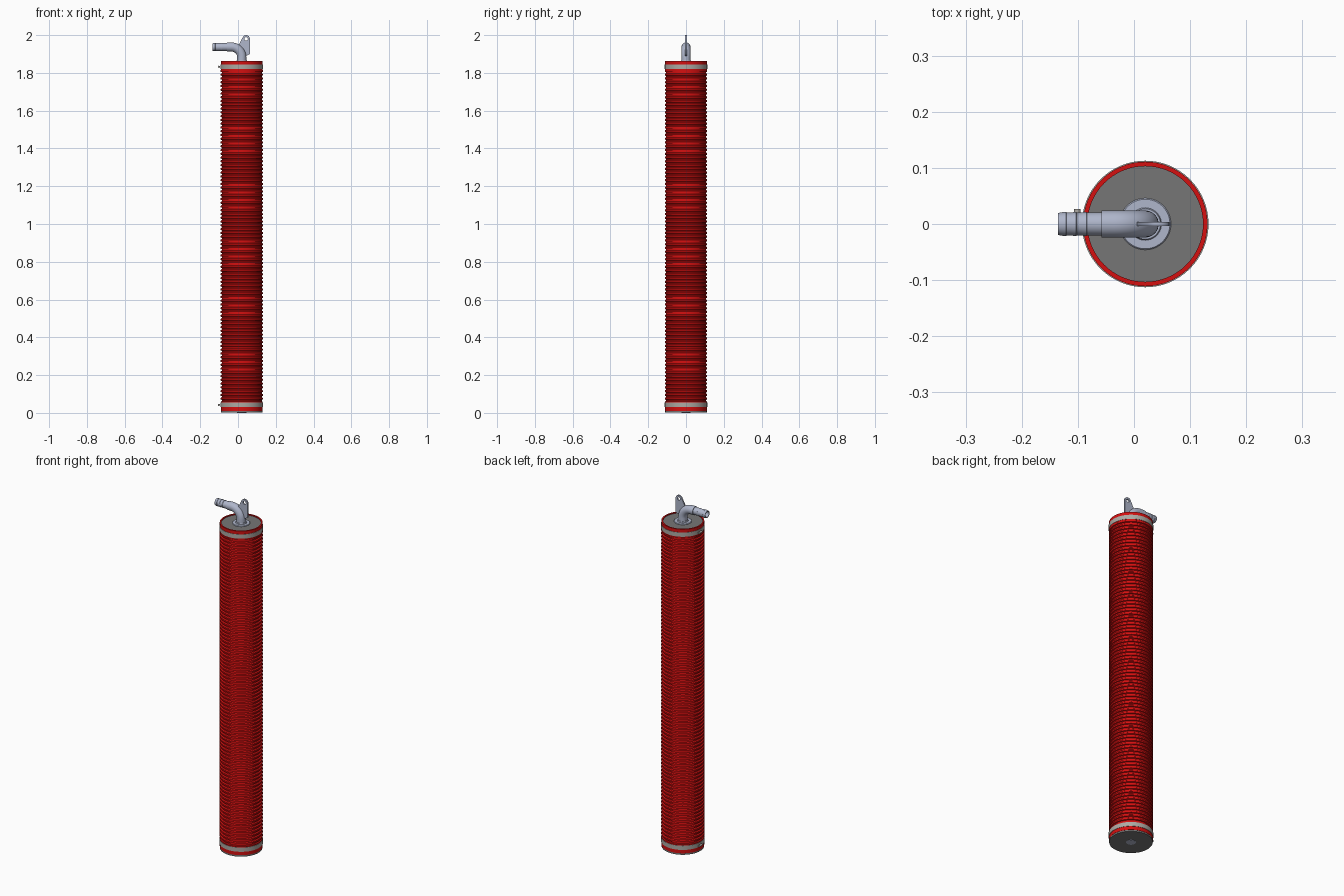
import bpy, bmesh, math
from mathutils import Vector

if "Cube" in bpy.data.objects:
    bpy.data.objects.remove(bpy.data.objects["Cube"])

CX = 0.02          # axis of the hose
SEG = 64


def material(name, rgb):
    m = bpy.data.materials.new(name)
    m.diffuse_color = (*rgb, 1)
    m.use_nodes = True
    m.node_tree.nodes["Principled BSDF"].inputs["Base Color"].default_value = m.diffuse_color
    return m


RED = material("red rubber", (0.66, 0.005, 0.005))
GREY = material("dark grey cap", (0.18, 0.18, 0.18))
BAND = material("band grey", (0.42, 0.40, 0.37))
STEEL = material("pale steel", (0.43, 0.47, 0.60))


def finish(name, bm, mat, smooth=True):
    bmesh.ops.recalc_face_normals(bm, faces=bm.faces)
    me = bpy.data.meshes.new(name)
    bm.to_mesh(me)
    bm.free()
    me.materials.append(mat)
    ob = bpy.data.objects.new(name, me)
    bpy.context.collection.objects.link(ob)
    if smooth:
        bpy.ops.object.select_all(action='DESELECT')
        bpy.context.view_layer.objects.active = ob
        ob.select_set(True)
        bpy.ops.object.shade_smooth_by_angle(angle=math.radians(30))
    return ob


def sweep(name, rings, mat, seg=SEG, closed=False):
    """Skin rings given as (centre, direction u, direction v, radius)."""
    bm = bmesh.new()
    loops = []
    for c, u, v, r in rings:
        loops.append([bm.verts.new(c + r * (math.cos(a) * u + math.sin(a) * v))
                      for a in (2 * math.pi * i / seg for i in range(seg))])
    pairs = list(zip(loops, loops[1:]))
    if closed:
        pairs.append((loops[-1], loops[0]))
    else:
        bm.faces.new(loops[0])
        bm.faces.new(loops[-1])
    for a, b in pairs:
        for i in range(seg):
            j = (i + 1) % seg
            bm.faces.new((a[i], a[j], b[j], b[i]))
    return finish(name, bm, mat)


X, Y, Z = Vector((1, 0, 0)), Vector((0, 1, 0)), Vector((0, 0, 1))


def lathe(name, profile, mat, seg=SEG, closed=False):
    return sweep(name, [(Vector((CX, 0, z)), X, Y, r) for r, z in profile],
                 mat, seg, closed)


# Ribbed hose: plain cuffs at both ends, square ribs between
RIBS, LOW, HIGH = 88, 0.06, 1.815
pitch = (HIGH - LOW) / RIBS
profile = [(0.103, 0.01), (0.111, 0.01), (0.111, LOW)]
for i in range(RIBS):
    z = LOW + i * pitch
    profile += [(0.106, z + 0.15 * pitch), (0.106, z + 0.45 * pitch),
                (0.112, z + 0.55 * pitch), (0.112, z + 0.95 * pitch)]
profile += [(0.111, HIGH), (0.111, 1.862), (0.103, 1.862)]
lathe("ribbed_hose", profile, RED, closed=True)

# End caps inside the hose
lathe("top_cap", [(0.1035, 1.80), (0.1035, 1.857)], GREY)
lathe("bottom_cap", [(0.1035, 0.06), (0.1035, 0.012), (0.110, 0.0095),
                     (0.110, 0.001)], GREY)
lathe("bottom_plug", [(0.025, 0.02), (0.025, 0.0)], STEEL, 32)

# Clamp bands with their screws
for label, z in (("top", 1.832), ("bottom", 0.042)):
    lathe(label + "_clamp_band",
          [(0.110, z - 0.012), (0.1128, z - 0.012),
           (0.1128, z + 0.012), (0.110, z + 0.012)], BAND, closed=True)
    sweep(label + "_clamp_screw",
          [(Vector((-0.101, y, z)), X, Z, 0.006) for y in (0.004, 0.027)],
          BAND, 16)

# Inlet flange on the top cap
lathe("inlet_flange", [(0.046, 1.85), (0.046, 1.859), (0.044, 1.861),
                       (0.029, 1.861), (0.027, 1.866), (0.024, 1.866)], STEEL)

# Elbow pipe: upright, quarter bend, then level toward -x
ZC, BEND, R = 1.937, 0.055, 0.024
rings = [(Vector((CX, 0, 1.855)), X, Y, R)]
for k in range(13):
    a = math.pi / 2 * k / 12
    u = math.cos(a) * X + math.sin(a) * Z
    centre = Vector((CX - BEND, 0, ZC - BEND)) + BEND * u
    rings.append((centre, u, Y, R))
rings.append((Vector((-0.058, 0, ZC)), Z, Y, R))
sweep("elbow_pipe", rings, STEEL, 32)

# Hose tail with shallow barbs and an open bore
tail = [(-0.05, 0.021)]
for x in (-0.085, -0.103, -0.121):
    tail += [(x + 0.001, 0.0205), (x, 0.0216), (x - 0.010, 0.0205)]
tail += [(-0.135, 0.0195), (-0.135, 0.016), (-0.07, 0.016)]
sweep("hose_tail", [(Vector((x, 0, ZC)), Z, Y, r) for x, r in tail], STEEL, 32)

# Lifting lug: flat plate with a rounded top and a hole
curve = bpy.data.curves.new("lug_outline", 'CURVE')
curve.dimensions = '2D'
curve.fill_mode = 'BOTH'
curve.extrude = 0.004
HX, HZ = 0.043, 1.98
outline = [(0.003, 1.945), (0.012, 1.92), (0.035, 1.885), (0.063, 1.90)]
outline += [(HX + 0.02 * math.cos(a), HZ + 0.02 * math.sin(a))
            for a in (math.radians(d) for d in range(0, 161, 16))]
hole = [(HX + 0.009 * math.cos(a), HZ + 0.009 * math.sin(a))
        for a in (2 * math.pi * i / 20 for i in range(20))]
for pts in (outline, hole):
    s = curve.splines.new('POLY')
    s.points.add(len(pts) - 1)
    s.use_cyclic_u = True
    for p, (x, z) in zip(s.points, pts):
        p.co = (x, z, 0, 1)
curve.materials.append(STEEL)
lug = bpy.data.objects.new("lifting_lug", curve)
lug.rotation_euler = (math.pi / 2, 0, 0)
bpy.context.collection.objects.link(lug)
bpy.ops.object.select_all(action='DESELECT')
bpy.context.view_layer.objects.active = lug
lug.select_set(True)
bpy.ops.object.convert(target='MESH')
